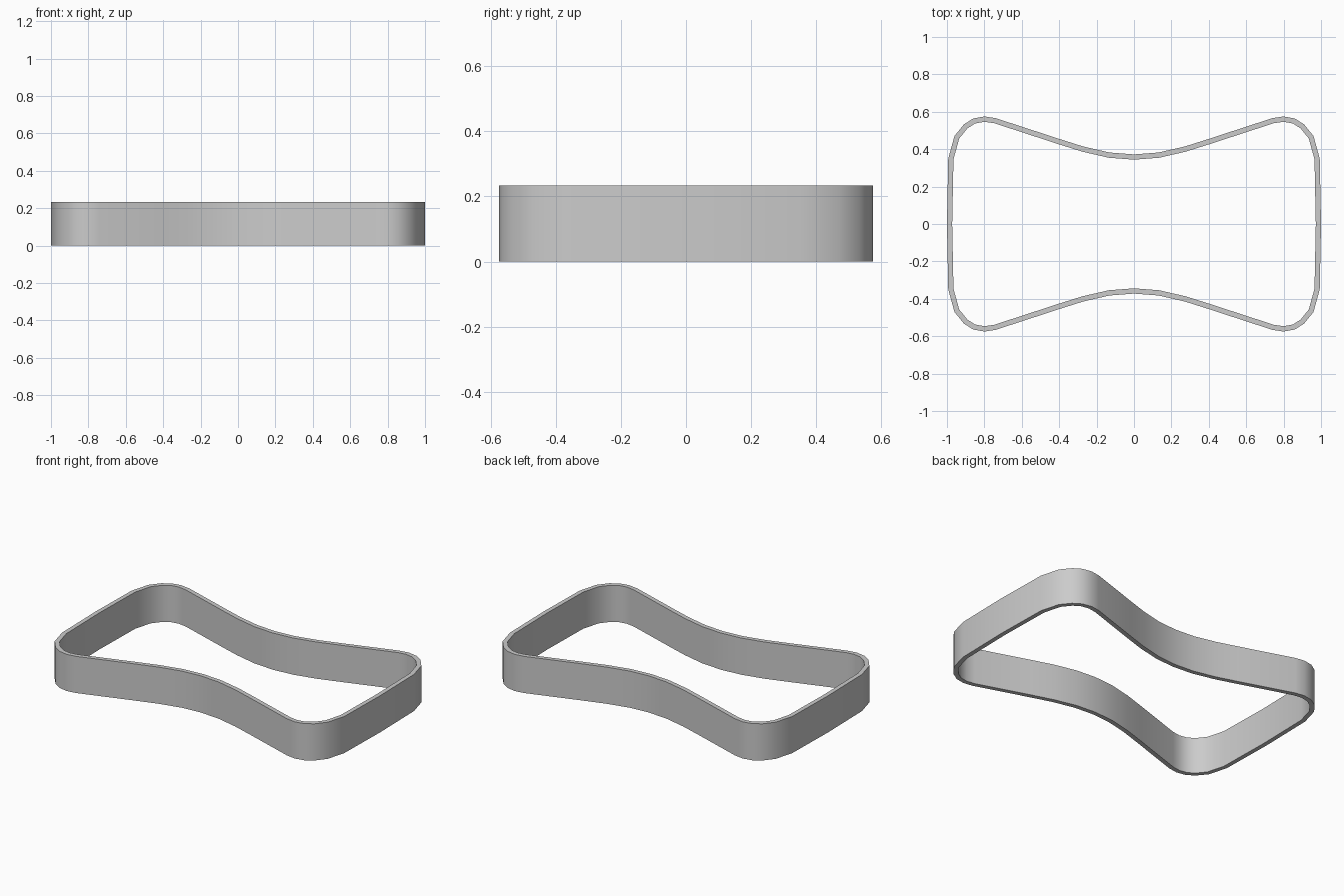
import bpy, bmesh
from mathutils import Vector

if "Cube" in bpy.data.objects:
    bpy.data.objects.remove(bpy.data.objects["Cube"])

HEIGHT, WALL = 0.233, 0.028

# Outer outline of one quarter, from the side middle to the waist middle
quarter = [(1.0, 0.0), (0.993, 0.35), (0.96, 0.47), (0.91, 0.532), (0.86, 0.564),
           (0.80, 0.575), (0.74, 0.566), (0.40, 0.455), (0.27, 0.414),
           (0.13, 0.382), (0.0, 0.372)]

# Mirror the quarter into a closed counter-clockwise loop
half = quarter + [(-x, y) for x, y in reversed(quarter[:-1])]
outer = [Vector(p) for p in half + [(x, -y) for x, y in reversed(half[1:-1])]]
n = len(outer)


def inset(i):
    """Move an outline point inward by the wall thickness (mitred)."""
    p = outer[i]
    d1 = (p - outer[i - 1]).normalized()
    d2 = (outer[(i + 1) % n] - p).normalized()
    n1, n2 = Vector((-d1.y, d1.x)), Vector((-d2.y, d2.x))
    return p + (n1 + n2) * WALL / (1 + n1.dot(n2))


inner = [inset(i) for i in range(n)]

# Band wall: four loops joined into a closed rectangular cross-section
bm = bmesh.new()
loops = [[bm.verts.new((p.x, p.y, z)) for p in pts]
         for pts, z in ((outer, 0), (outer, HEIGHT), (inner, HEIGHT), (inner, 0))]
for k in range(4):
    a, b = loops[k], loops[(k + 1) % 4]
    for i in range(n):
        j = (i + 1) % n
        bm.faces.new((a[i], a[j], b[j], b[i]))
bmesh.ops.recalc_face_normals(bm, faces=bm.faces)

mesh = bpy.data.meshes.new("waisted_band")
bm.to_mesh(mesh)
bm.free()
band = bpy.data.objects.new("waisted_band", mesh)
bpy.context.collection.objects.link(band)

# Smooth walls with crisp rims
bpy.context.view_layer.objects.active = band
band.select_set(True)
bpy.ops.object.shade_smooth_by_angle(angle=0.6)
